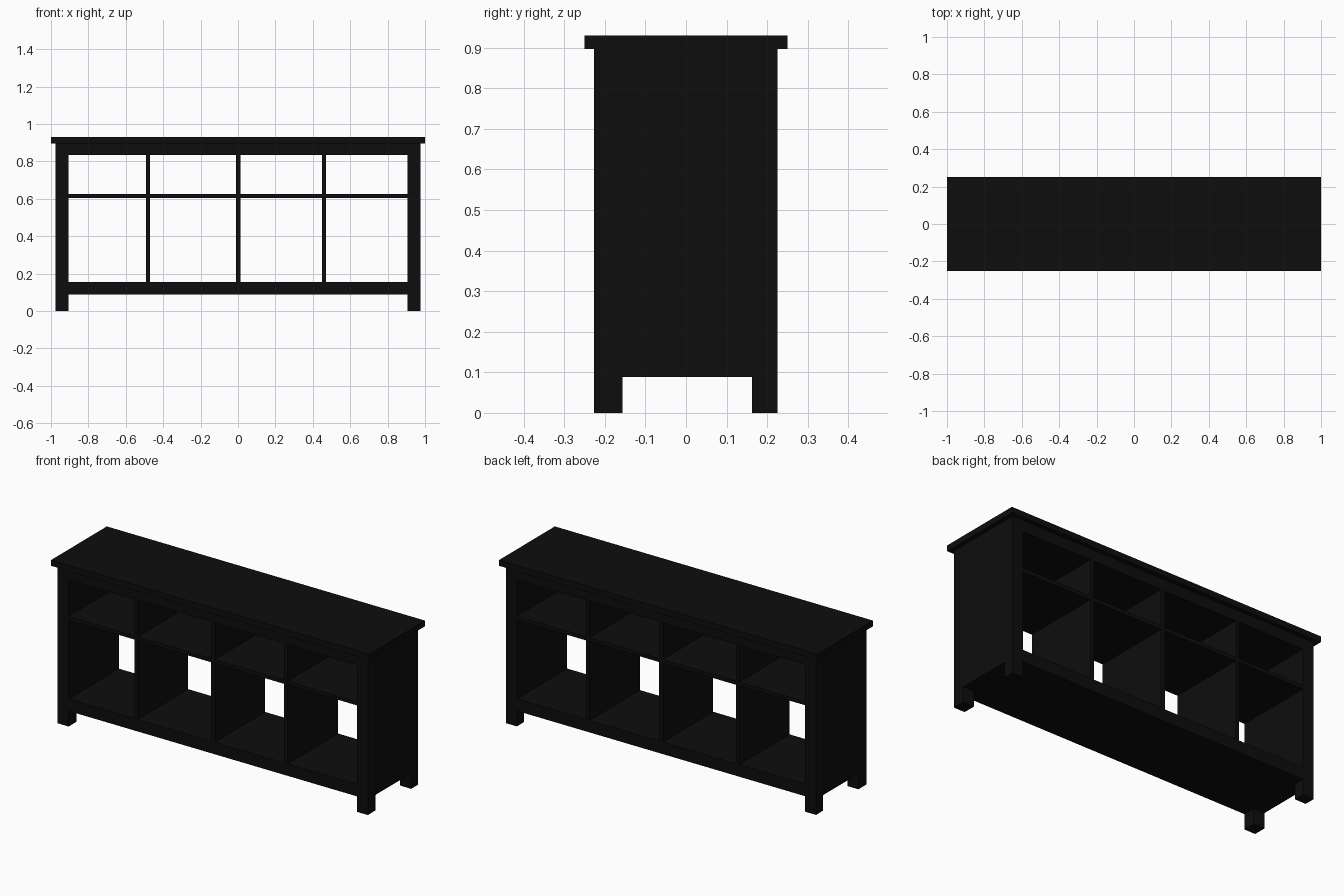
import bpy
import bmesh

if "Cube" in bpy.data.objects:
    bpy.data.objects.remove(bpy.data.objects["Cube"])


def box(name, x, y, z):
    """Axis-aligned board from (min, max) ranges."""
    bm = bmesh.new()
    bmesh.ops.create_cube(bm, size=1)
    for v in bm.verts:
        v.co = [r[0] if c < 0 else r[1] for c, r in zip(v.co, (x, y, z))]
    mesh = bpy.data.meshes.new(name)
    bm.to_mesh(mesh)
    bm.free()
    obj = bpy.data.objects.new(name, mesh)
    bpy.context.collection.objects.link(obj)
    obj.data.materials.append(black)
    return obj


black = bpy.data.materials.new("black_paint")
black.diffuse_color = (0.004, 0.004, 0.004, 1)
black.use_nodes = True
black.node_tree.nodes["Principled BSDF"].inputs["Base Color"].default_value = black.diffuse_color

FRONT, BACK = -0.227, 0.225
INNER, OUTER = 0.906, 0.975
BASE, FLOOR, CEILING, TOP = 0.088, 0.156, 0.834, 0.897

# Overhanging top board
box("top_board", (-1, 1), (-0.25, 0.25), (TOP, 0.93))

# Corner posts and the flush side panels between them
for side, sx in (("left", -1), ("right", 1)):
    x = sorted((sx * INNER, sx * OUTER))
    box(f"{side}_front_leg", x, (FRONT, -0.156), (0, TOP))
    box(f"{side}_back_leg", x, (0.163, BACK), (0, TOP))
    box(f"{side}_side_panel", x, (-0.156, 0.163), (BASE, TOP))

# Thick bottom and upper frame
box("bottom_panel", (-INNER, INNER), (FRONT, BACK), (BASE, FLOOR))
box("upper_frame", (-INNER, INNER), (FRONT, BACK), (CEILING, TOP))

# Upright dividers
dividers = [(-0.492, -0.471), (-0.012, 0.013), (0.449, 0.471)]
for i, x in enumerate(dividers):
    box(f"divider_{i + 1}", x, (FRONT, BACK), (FLOOR, CEILING))

# One shelf per bay
edges = [-INNER] + [e for d in dividers for e in d] + [INNER]
for i in range(0, len(edges), 2):
    box(f"shelf_{i // 2 + 1}", (edges[i], edges[i + 1]), (FRONT, BACK), (0.605, 0.626))
